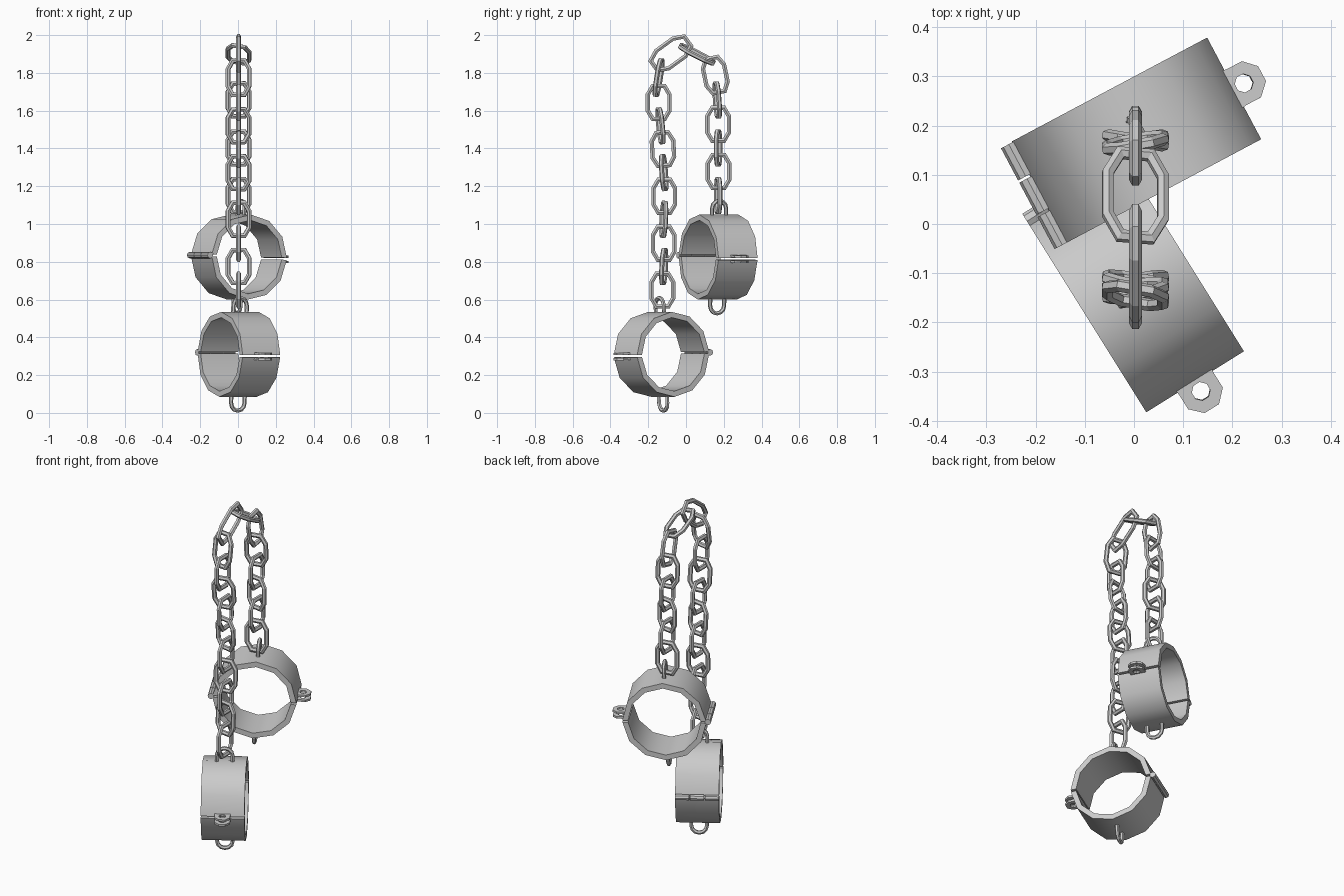
import bpy, bmesh, math
from mathutils import Matrix, Vector

if "Cube" in bpy.data.objects:
    bpy.data.objects.remove(bpy.data.objects["Cube"])

R_OUT, R_IN, HALF_W = 0.225, 0.195, 0.117


def make(name, bm, matrix, smooth=False):
    bmesh.ops.recalc_face_normals(bm, faces=bm.faces)
    mesh = bpy.data.meshes.new(name)
    bm.to_mesh(mesh)
    bm.free()
    ob = bpy.data.objects.new(name, mesh)
    bpy.context.collection.objects.link(ob)
    ob.matrix_world = matrix
    if smooth:
        bpy.ops.object.select_all(action='DESELECT')
        ob.select_set(True)
        bpy.context.view_layer.objects.active = ob
        bpy.ops.object.shade_smooth_by_angle(angle=math.radians(40))
    return ob


def bridge(bm, rings, closed):
    """Skin a list of vertex rings, capping the ends of an open one."""
    n = len(rings[0])
    pairs = list(zip(rings, rings[1:])) + ([(rings[-1], rings[0])] if closed else [])
    for a, b in pairs:
        for i in range(n):
            j = (i + 1) % n
            bm.faces.new((a[i], a[j], b[j], b[i]))
    if not closed:
        bm.faces.new(rings[0])
        bm.faces.new(rings[-1])


def rod(name, pts, radius, closed, matrix, sides=6):
    """Round bar along a path in the local YZ plane, with mitred corners."""
    bm = bmesh.new()
    pts = [Vector((0, y, z)) for y, z in pts]
    n, rings = len(pts), []
    for i, p in enumerate(pts):
        a = pts[i - 1] if closed or i else p
        b = pts[(i + 1) % n] if closed or i < n - 1 else p
        d1, d2 = (p - a).normalized(), (b - p).normalized()
        t = (d1 + d2).normalized()
        side = Vector((1, 0, 0))
        up = t.cross(side) / max(0.5, max(t.dot(d1), t.dot(d2)))
        rings.append([bm.verts.new(p + radius * (math.cos(k) * side + math.sin(k) * up))
                      for k in (2 * math.pi * s / sides for s in range(sides))])
    bridge(bm, rings, closed)
    return make(name, bm, matrix)


def half_ring(name, sign, matrix):
    bm = bmesh.new()
    rings = []
    for i in range(7):
        a = math.radians(1.5 + 177 * i / 6) * sign
        rings.append([bm.verts.new((r * math.cos(a), y, r * math.sin(a)))
                      for r, y in ((R_IN, -HALF_W), (R_OUT, -HALF_W),
                                   (R_OUT, HALF_W), (R_IN, HALF_W))])
    bridge(bm, rings, False)
    make(name, bm, matrix, True)


def lug(name, z, matrix):
    """Eight-sided ear with a padlock hole, reaching back into the ring."""
    bm = bmesh.new()
    cx, rings = 0.247, []
    for r, dz in ((0.019, -0.006), (0.045, -0.006), (0.045, 0.006), (0.019, 0.006)):
        ring = []
        for i in range(8):
            a = math.radians(22.5 + 45 * i)
            x, y = r * math.cos(a), r * math.sin(a)
            if r > 0.03 and x < -0.03:
                x, y = -0.04, math.copysign(0.045, y)
            ring.append(bm.verts.new((cx + x, y, z + dz)))
        rings.append(ring)
    bridge(bm, rings, True)
    make(name, bm, matrix)


def cuff(prefix, centre, angle):
    m = (Matrix.Translation(centre) @ Matrix.Rotation(math.radians(angle), 4, 'Z')
         @ Matrix.Rotation(math.radians(2.5), 4, 'Y'))
    half_ring(prefix + "_cuff_top_half", 1, m)
    half_ring(prefix + "_cuff_bottom_half", -1, m)
    for part, s in (("top", 1), ("bottom", -1)):
        lug(f"{prefix}_lock_ear_{part}", s * 0.014, m)
        # chain staple
        arc = [(0.042 * math.cos(math.pi * i / 6), 0.257 + 0.042 * math.sin(math.pi * i / 6))
               for i in range(7)]
        path = [(0.042, 0.205)] + arc + [(-0.042, 0.205)]
        rod(f"{prefix}_staple_{part}", [(y, s * z) for y, z in path], 0.011, False, m)
    # hinge knuckles
    for i in range(3):
        y = -HALF_W + 0.079 * i
        off = Matrix.Translation((-0.234, 0, 0))
        rod(f"{prefix}_hinge_knuckle_{i}", [(y, 0), (y + 0.074, 0)], 0.017, False, m @ off, 8)


cuff("upper", (0.005, 0.17, 0.825), 28)
cuff("lower", (0.005, -0.13, 0.31), -58)

# chain links: y, z, lean from vertical in degrees (towards +y), length; every other one is turned
links = [(-0.125, 0.650, 0, 0.2), (-0.118, 0.775, 3, 0.2), (-0.118, 0.898, 0, 0.2),
         (-0.118, 1.025, 3, 0.2), (-0.115, 1.147, 0, 0.2), (-0.118, 1.272, -4, 0.2),
         (-0.122, 1.397, -3, 0.2), (-0.135, 1.520, -6, 0.2), (-0.145, 1.643, 0, 0.2),
         (-0.145, 1.775, 9, 0.21), (-0.080, 1.903, 54, 0.245), (0.058, 1.898, 117, 0.215),
         (0.155, 1.788, 168, 0.21), (0.165, 1.657, 176, 0.2), (0.170, 1.528, 180, 0.2),
         (0.170, 1.402, 180, 0.2), (0.172, 1.278, 180, 0.2), (0.170, 1.150, 180, 0.2)]
for i, (y, z, lean, length) in enumerate(links):
    h, w, r = length / 2 - 0.013, 0.057, 0.013
    outline = [(w, h * 0.5), (w * 0.55, h), (-w * 0.55, h), (-w, h * 0.5),
               (-w, -h * 0.5), (-w * 0.55, -h), (w * 0.55, -h), (w, -h * 0.5)]
    turn = 90 + (i % 4 - 2) * 10 if i % 2 else 0
    m = (Matrix.Translation((0.003, y, z)) @ Matrix.Rotation(math.radians(-lean), 4, 'X')
         @ Matrix.Rotation(math.radians(turn), 4, 'Z'))
    rod(f"chain_link_{i:02d}", outline, r, True, m)
